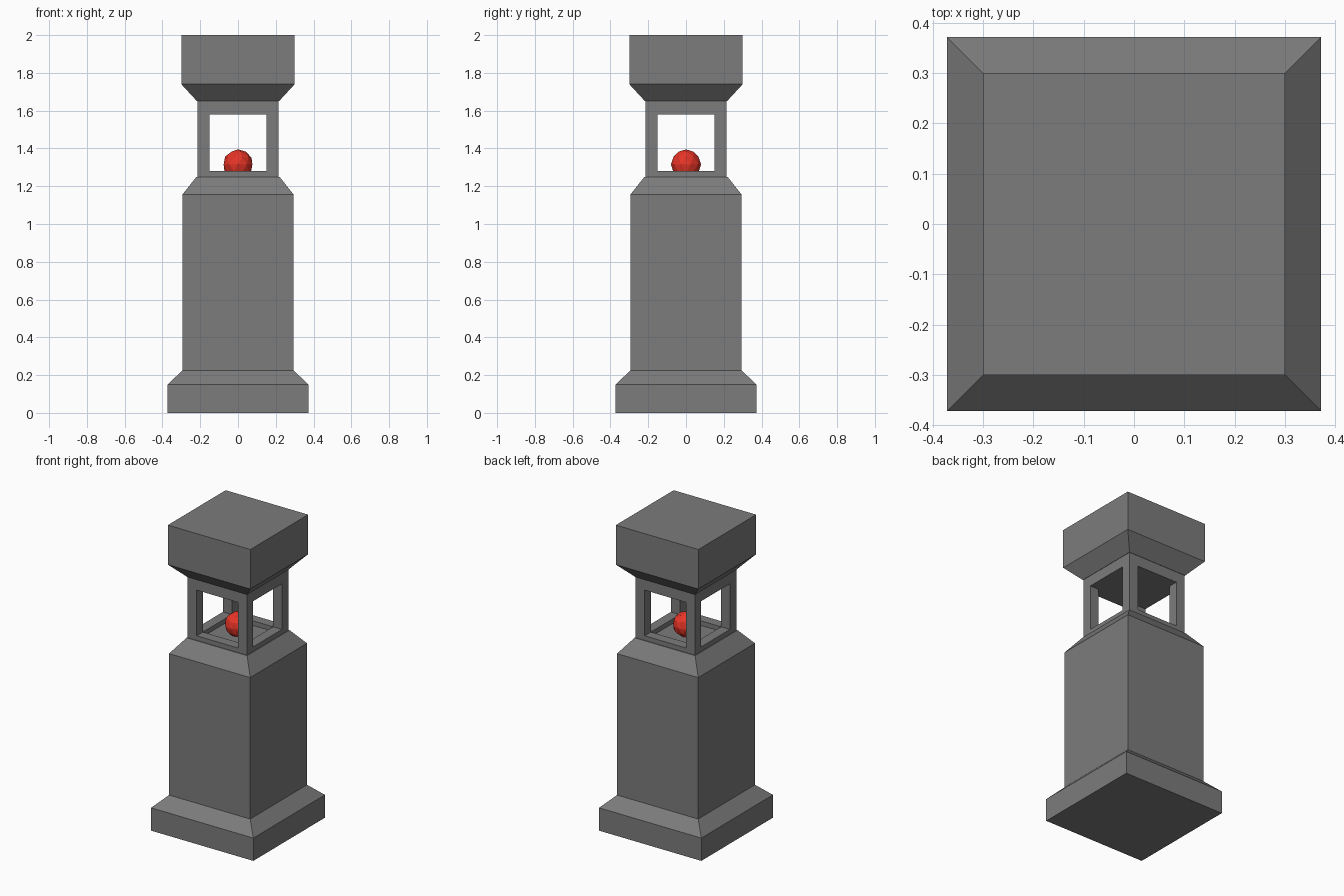
import bpy, bmesh, math
from mathutils import Matrix, Vector

if "Cube" in bpy.data.objects:
    bpy.data.objects.remove(bpy.data.objects["Cube"])


def material(name, rgb):
    m = bpy.data.materials.new(name)
    m.diffuse_color = (*rgb, 1.0)
    m.use_nodes = True
    m.node_tree.nodes["Principled BSDF"].inputs["Base Color"].default_value = m.diffuse_color
    return m


stone = material("grey_stone", (0.2, 0.2, 0.2))
red = material("red_glow", (0.8, 0.035, 0.02))


def finish(name, bm, mat):
    bmesh.ops.recalc_face_normals(bm, faces=bm.faces[:])
    me = bpy.data.meshes.new(name)
    bm.to_mesh(me)
    bm.free()
    me.materials.append(mat)
    ob = bpy.data.objects.new(name, me)
    bpy.context.collection.objects.link(ob)
    return ob


def square_stack(name, profile, mat):
    """Stacked square rings from (half width, height) pairs, closed at both ends."""
    bm = bmesh.new()
    rings = [[bm.verts.new((sx * h, sy * h, z))
              for sx, sy in ((-1, -1), (1, -1), (1, 1), (-1, 1))]
             for h, z in profile]
    for a, b in zip(rings, rings[1:]):
        for i in range(4):
            j = (i + 1) % 4
            bm.faces.new((a[i], a[j], b[j], b[i]))
    bm.faces.new(rings[0][::-1])
    bm.faces.new(rings[-1])
    return finish(name, bm, mat)


# Pedestal: plinth, shaft and sloped shoulder; cap: flared block
square_stack("pedestal", [(0.372, 0), (0.372, 0.15), (0.295, 0.225),
                          (0.295, 1.155), (0.22, 1.25)], stone)
square_stack("cap", [(0.217, 1.65), (0.30, 1.74), (0.30, 2.0)], stone)

# Lantern: corner posts, sill ring round a sunken floor, solid lintel
OUT, INN = 0.215, 0.15
SILL, HEAD = 1.28, 1.58


def box(bm, lo, hi, turn=0):
    lo, hi = Vector(lo), Vector(hi)
    mat = (Matrix.Rotation(turn, 4, 'Z') @ Matrix.Translation((lo + hi) / 2)
           @ Matrix.Diagonal((*(hi - lo), 1)))
    bmesh.ops.create_cube(bm, size=1, matrix=mat)


posts, sill = bmesh.new(), bmesh.new()
for k in range(4):
    a = k * math.pi / 2
    box(posts, (INN, INN, SILL), (OUT, OUT, HEAD), a)
    box(sill, (-INN, INN, 1.25), (OUT, OUT, SILL), a)
finish("lantern_posts", posts, stone)
finish("lantern_sill", sill, stone)
square_stack("lantern_lintel", [(OUT, HEAD), (OUT, 1.65)], stone)

# Low-poly glowing ball resting in the lantern
bm = bmesh.new()
bmesh.ops.create_icosphere(bm, subdivisions=2, radius=0.08,
                           matrix=Matrix.Translation((0, 0, 1.315)))
finish("lantern_ball", bm, red)
